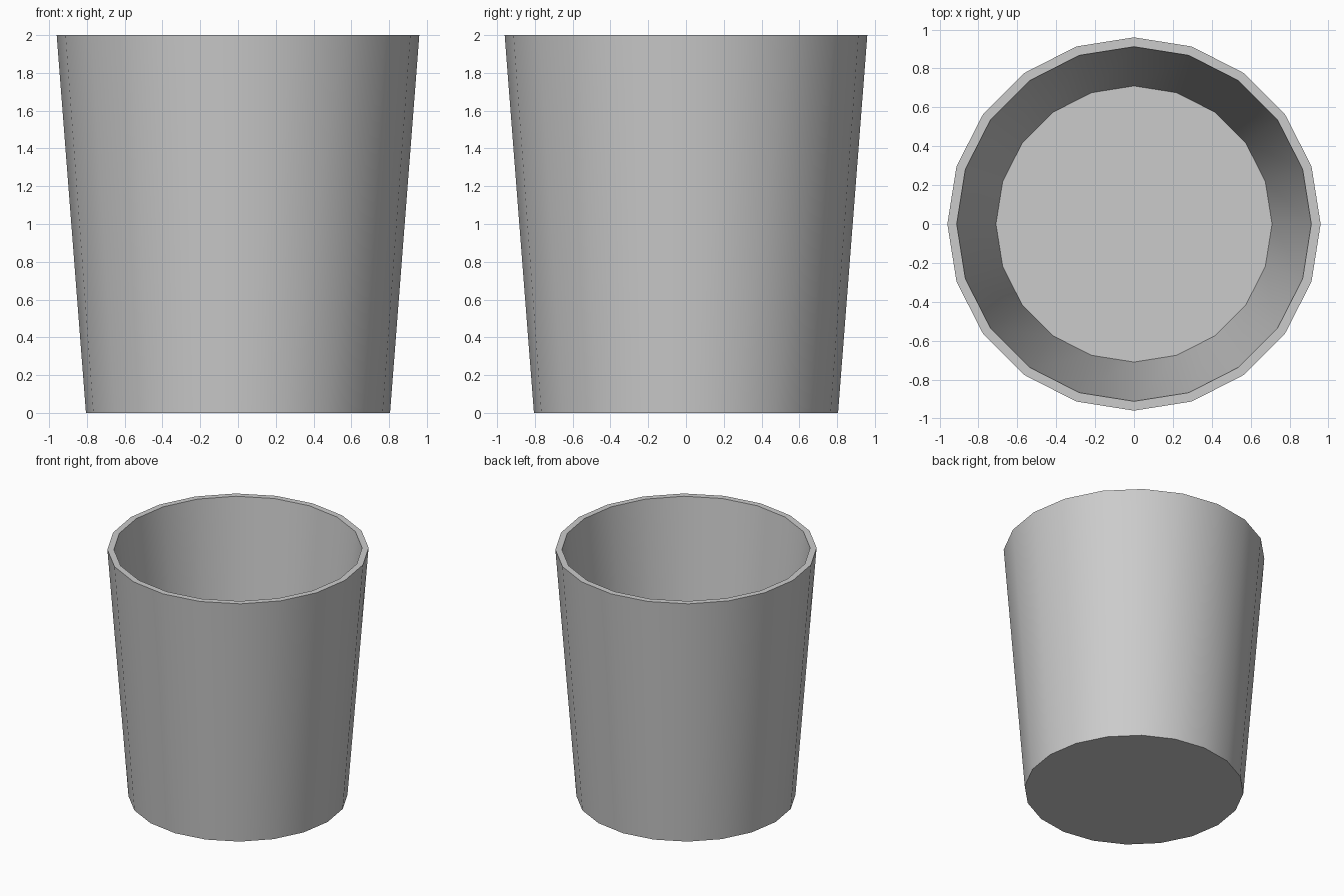
import bpy, bmesh, math

if "Cube" in bpy.data.objects:
    bpy.data.objects.remove(bpy.data.objects["Cube"])

SIDES = 20

# Tumbler profile: (radius, height) from outer base, over the rim, to the inner floor
PROFILE = [(0.805, 0.0), (0.96, 2.0), (0.912, 2.0), (0.71, 0.1)]


def ring(bm, radius, z):
    return [bm.verts.new((radius * math.cos(2 * math.pi * i / SIDES),
                          radius * math.sin(2 * math.pi * i / SIDES), z))
            for i in range(SIDES)]


bm = bmesh.new()
rings = [ring(bm, r, z) for r, z in PROFILE]

# Outer wall, rim and inner wall
for a, b in zip(rings, rings[1:]):
    for i in range(SIDES):
        j = (i + 1) % SIDES
        bm.faces.new((a[i], a[j], b[j], b[i]))

# Underside and inner floor
bm.faces.new(rings[0][::-1])
bm.faces.new(rings[-1])
bmesh.ops.recalc_face_normals(bm, faces=bm.faces)

mesh = bpy.data.meshes.new("cup")
bm.to_mesh(mesh)
bm.free()
cup = bpy.data.objects.new("cup", mesh)
bpy.context.collection.objects.link(cup)

# Smooth walls with crisp rim, base and floor edges
bpy.context.view_layer.objects.active = cup
cup.select_set(True)
bpy.ops.object.shade_smooth_by_angle(angle=math.radians(30))
